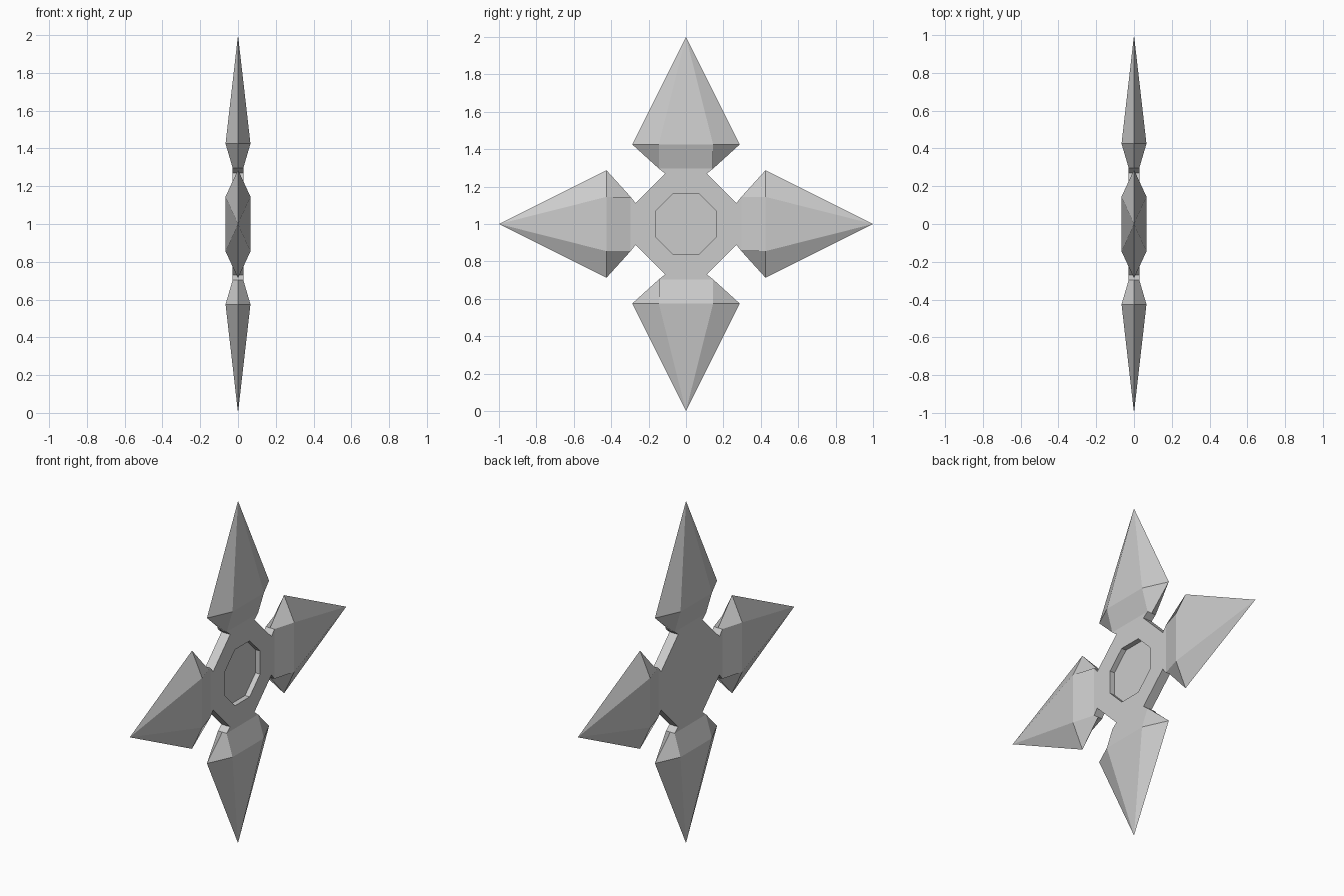
import bpy, bmesh
from math import radians, hypot
from mathutils import Matrix, Vector

if "Cube" in bpy.data.objects:
    bpy.data.objects.remove(bpy.data.objects["Cube"])

CENTRE = Vector((0, 0, 1))
T = 0.028            # half thickness of the hub
R, HALF = 0.27, 0.112  # hub apothem and half side


def finish(name, bm):
    bmesh.ops.recalc_face_normals(bm, faces=bm.faces)
    me = bpy.data.meshes.new(name)
    bm.to_mesh(me)
    bm.free()
    ob = bpy.data.objects.new(name, me)
    ob.location = CENTRE
    bpy.context.collection.objects.link(ob)
    return ob


# Octagonal hub, with a shallow octagonal recess on the +x face
bm = bmesh.new()
rad = hypot(R, HALF)
bmesh.ops.create_cone(
    bm, cap_ends=True, segments=8, radius1=rad, radius2=rad, depth=2 * T,
    matrix=Matrix.Rotation(radians(90), 4, 'Y') @ Matrix.Rotation(radians(22.5), 4, 'Z'))
bm.normal_update()
face = max(bm.faces, key=lambda f: f.calc_center_median().x)
bmesh.ops.inset_region(bm, faces=[face], thickness=R - 0.155)
floor = bmesh.ops.extrude_discrete_faces(bm, faces=[face])["faces"][0]
bmesh.ops.translate(bm, verts=floor.verts, vec=(-0.03, 0, 0))
# open the four sides where the blades join
joints = [f for f in bm.faces if abs(f.normal.x) < 0.1
          and max(abs(f.calc_center_median().y), abs(f.calc_center_median().z)) > 0.25]
bmesh.ops.delete(bm, geom=joints, context='FACES_ONLY')
finish("hub", bm)


# Blades: hexagonal sections (height, outer half width, ridge half width, half thickness)
SECTIONS = [(R, HALF, HALF, T), (0.296, 0.145, 0.145, T), (0.425, 0.287, 0.145, 0.066)]


def blade(name, angle):
    bm = bmesh.new()
    rings = [[bm.verts.new(p) for p in ((0, W, h), (t, w, h), (t, -w, h),
                                        (0, -W, h), (-t, -w, h), (-t, w, h))]
             for h, W, w, t in SECTIONS]
    tip = bm.verts.new((0, 0, 1))
    for i in range(6):
        j = (i + 1) % 6
        for a, b in zip(rings, rings[1:]):
            bm.faces.new((a[i], a[j], b[j], b[i]))
        bm.faces.new((rings[-1][i], rings[-1][j], tip))
    bmesh.ops.rotate(bm, verts=bm.verts, cent=(0, 0, 0),
                     matrix=Matrix.Rotation(angle, 3, 'X'))
    finish(name, bm)


for k, side in enumerate(("top", "left", "bottom", "right")):
    blade("blade_" + side, radians(90 * k))
